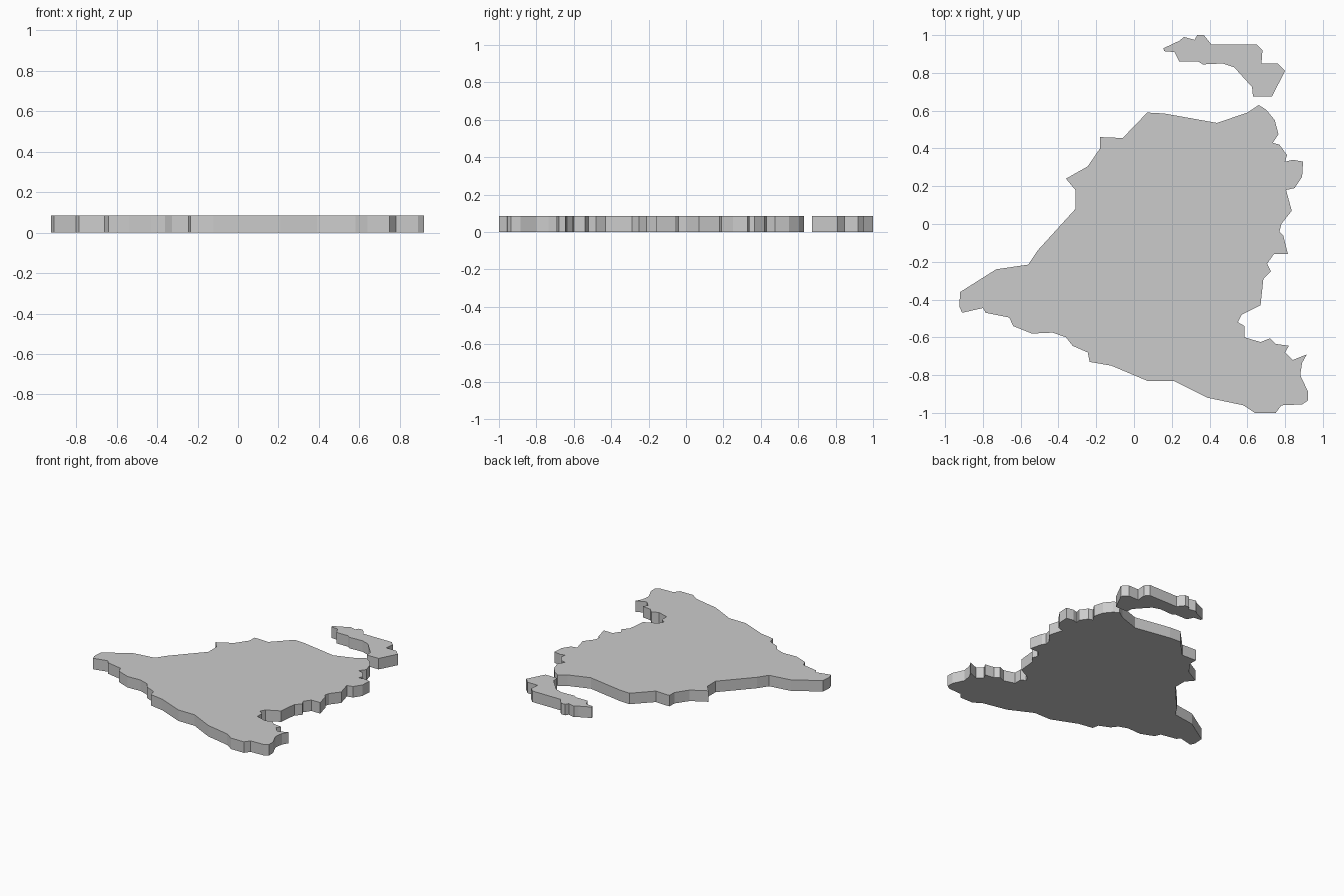
import bpy
import bmesh

THICKNESS = 0.085


def slab(name, outline):
    """Flat plate: a clockwise outline extruded up from the ground."""
    bm = bmesh.new()
    base = bm.faces.new([bm.verts.new((x, y, 0)) for x, y in outline])
    top = bmesh.ops.extrude_face_region(bm, geom=[base], use_keep_orig=True)
    moved = [v for v in top["geom"] if isinstance(v, bmesh.types.BMVert)]
    bmesh.ops.translate(bm, verts=moved, vec=(0, 0, THICKNESS))
    bmesh.ops.recalc_face_normals(bm, faces=bm.faces)
    mesh = bpy.data.meshes.new(name)
    bm.to_mesh(mesh)
    bm.free()
    obj = bpy.data.objects.new(name, mesh)
    bpy.context.collection.objects.link(obj)
    return obj


# Main land: east coast, south edge, west tip, north edge
slab("main_land", [
    (.66, .63), (.70, .605), (.745, .55), (.765, .475), (.735, .43),
    (.77, .42), (.81, .365), (.80, .33), (.84, .34), (.895, .33),
    (.89, .25), (.85, .19), (.805, .18), (.835, .07), (.78, .0),
    (.77, -.04), (.79, -.06), (.815, -.16), (.74, -.16), (.705, -.21),
    (.725, -.25), (.685, -.29), (.67, -.43), (.57, -.48), (.55, -.52),
    (.585, -.54), (.585, -.60), (.67, -.625), (.72, -.605), (.75, -.635),
    (.82, -.645), (.80, -.68), (.84, -.72), (.915, -.69), (.89, -.735),
    (.88, -.80), (.92, -.885), (.92, -.935), (.89, -.955), (.78, -.96),
    (.75, -1), (.64, -1), (.58, -.96), (.39, -.92), (.21, -.83),
    (.07, -.83), (-.12, -.75), (-.235, -.73), (-.245, -.68), (-.325, -.645),
    (-.36, -.60), (-.43, -.575), (-.54, -.58), (-.64, -.54), (-.66, -.495),
    (-.785, -.47), (-.80, -.445), (-.91, -.47), (-.925, -.435), (-.92, -.36),
    (-.73, -.24), (-.56, -.215), (-.51, -.14), (-.31, .08), (-.31, .18),
    (-.36, .24), (-.245, .305), (-.18, .40), (-.18, .46), (-.06, .455),
    (.07, .59), (.16, .585), (.44, .535), (.60, .59),
])

# Separate hooked island off the north coast
slab("north_island", [
    (.155, .93), (.24, .97), (.265, .99), (.32, .975), (.335, 1), (.37, 1),
    (.41, .95), (.65, .95), (.68, .92), (.675, .85), (.76, .85), (.80, .81),
    (.73, .675), (.63, .675), (.625, .725), (.53, .83), (.47, .85),
    (.365, .845), (.34, .86), (.24, .86), (.215, .91), (.16, .915),
])
